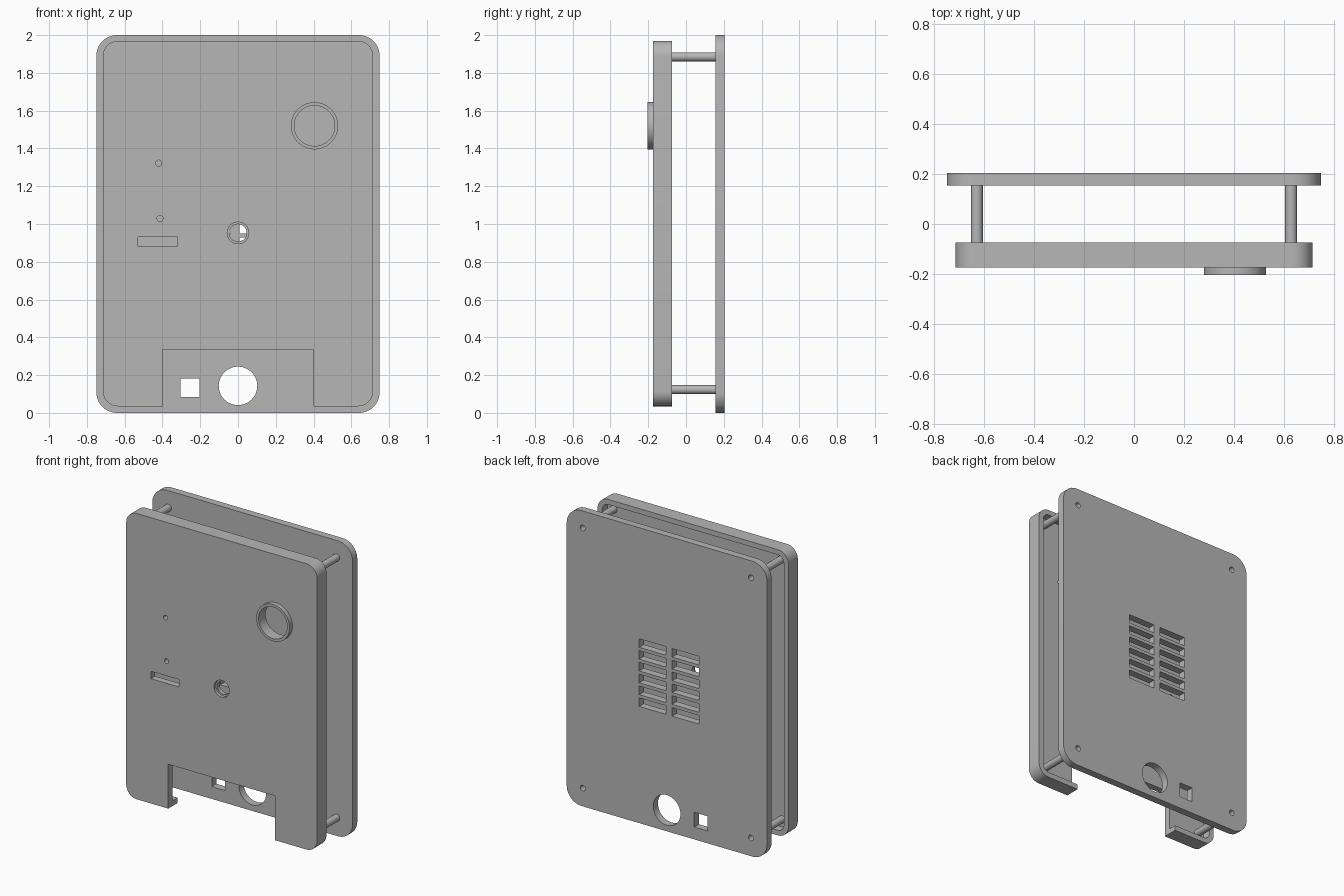
import bpy, bmesh
from math import cos, sin, pi, radians

if "Cube" in bpy.data.objects:
    bpy.data.objects.remove(bpy.data.objects["Cube"], do_unlink=True)

grey = bpy.data.materials.new("plain grey")
grey.use_nodes = True
COLOUR = (0.47, 0.47, 0.47, 1)
grey.diffuse_color = COLOUR
grey.node_tree.nodes["Principled BSDF"].inputs["Base Color"].default_value = COLOUR


# Outlines in the x-z plane
def circle(x, z, r, n=48):
    return [(x + r * cos(2 * pi * i / n), z + r * sin(2 * pi * i / n)) for i in range(n)]


def rect(x0, x1, z0, z1):
    return [(x0, z0), (x1, z0), (x1, z1), (x0, z1)]


def rounded(x0, x1, z0, z1, r, n=12):
    corners = [(x1 - r, z1 - r), (x0 + r, z1 - r), (x0 + r, z0 + r), (x1 - r, z0 + r)]
    return [(cx + r * cos(pi / 2 * (k + i / n)), cz + r * sin(pi / 2 * (k + i / n)))
            for k, (cx, cz) in enumerate(corners) for i in range(n + 1)]


def prism(name, outline, y0, y1):
    """Extrude an outline from y0 to y1."""
    bm = bmesh.new()
    face = bm.faces.new([bm.verts.new((x, y0, z)) for x, z in outline])
    ext = bmesh.ops.extrude_face_region(bm, geom=[face])["geom"]
    bmesh.ops.translate(bm, verts=[v for v in ext if isinstance(v, bmesh.types.BMVert)],
                        vec=(0, y1 - y0, 0))
    bmesh.ops.recalc_face_normals(bm, faces=bm.faces)
    mesh = bpy.data.meshes.new(name)
    bm.to_mesh(mesh)
    bm.free()
    mesh.materials.append(grey)
    obj = bpy.data.objects.new(name, mesh)
    bpy.context.collection.objects.link(obj)
    return obj


def activate(obj):
    bpy.ops.object.select_all(action="DESELECT")
    obj.select_set(True)
    bpy.context.view_layer.objects.active = obj


def cut(obj, outline, y0, y1):
    """Subtract an extruded outline from a part."""
    cutter = prism("cutter", outline, y0, y1)
    cutter.hide_render = True
    mod = obj.modifiers.new("cut", "BOOLEAN")
    mod.operation, mod.solver, mod.object = "DIFFERENCE", "EXACT", cutter
    activate(obj)
    bpy.ops.object.modifier_apply(modifier=mod.name)
    bpy.data.objects.remove(cutter, do_unlink=True)


def smooth(obj):
    activate(obj)
    bpy.ops.object.shade_smooth_by_angle(angle=radians(30))


FRONT, FLOOR, RIM = -0.175, -0.13, -0.075
BACK_IN, BACK_OUT = 0.155, 0.205
POSTS = [(x, z) for x in (-0.63, 0.63) for z in (0.123, 1.885)]

# Front cover: shallow tray open to the back
cover = prism("front_cover", rounded(-0.715, 0.715, 0.035, 1.97, 0.08), FRONT, RIM)
cut(cover, rounded(-0.68, 0.68, 0.07, 1.935, 0.045), FLOOR, 0)
cut(cover, rect(-0.4, 0.4, -0.1, 0.335), -0.3, 0)           # bottom notch
cut(cover, rect(-0.53, -0.32, 0.88, 0.93), -0.3, 0)         # slot
for x, z, r in [(-0.42, 1.322, 0.016), (-0.413, 1.03, 0.016),
                (0.405, 1.52, 0.107), (0, 0.953, 0.046)]:
    cut(cover, circle(x, z, r), -0.3, 0)
cut(cover, circle(0, 0.953, 0.057), -0.3, FRONT + 0.02)     # stepped centre hole
smooth(cover)

# Raised ring around the round window
ring = prism("window_ring", circle(0.405, 1.52, 0.125), -0.205, FRONT)
cut(ring, circle(0.405, 1.52, 0.107), -0.3, 0)
smooth(ring)

# Back plate with vents, openings and screw holes
back = prism("back_plate", rounded(-0.75, 0.75, 0, 2, 0.11), BACK_IN, BACK_OUT)
for x in (-0.24, 0.007):
    for row in range(6):
        z = 0.79 + 0.08 * row
        cut(back, rect(x, x + 0.2, z, z + 0.058), 0, 0.3)
cut(back, circle(0, 0.143, 0.102), 0, 0.3)
cut(back, rect(-0.305, -0.205, 0.083, 0.183), 0, 0.3)
for x, z in POSTS:
    cut(back, circle(x, z, 0.019, 24), 0, 0.3)
smooth(back)

# Hollow corner posts joining cover and back plate
for i, (x, z) in enumerate(POSTS):
    post = prism(f"corner_post_{i + 1}", circle(x, z, 0.024, 24), FLOOR, BACK_IN)
    cut(post, circle(x, z, 0.019, 24), -0.05, 0.3)
    smooth(post)
